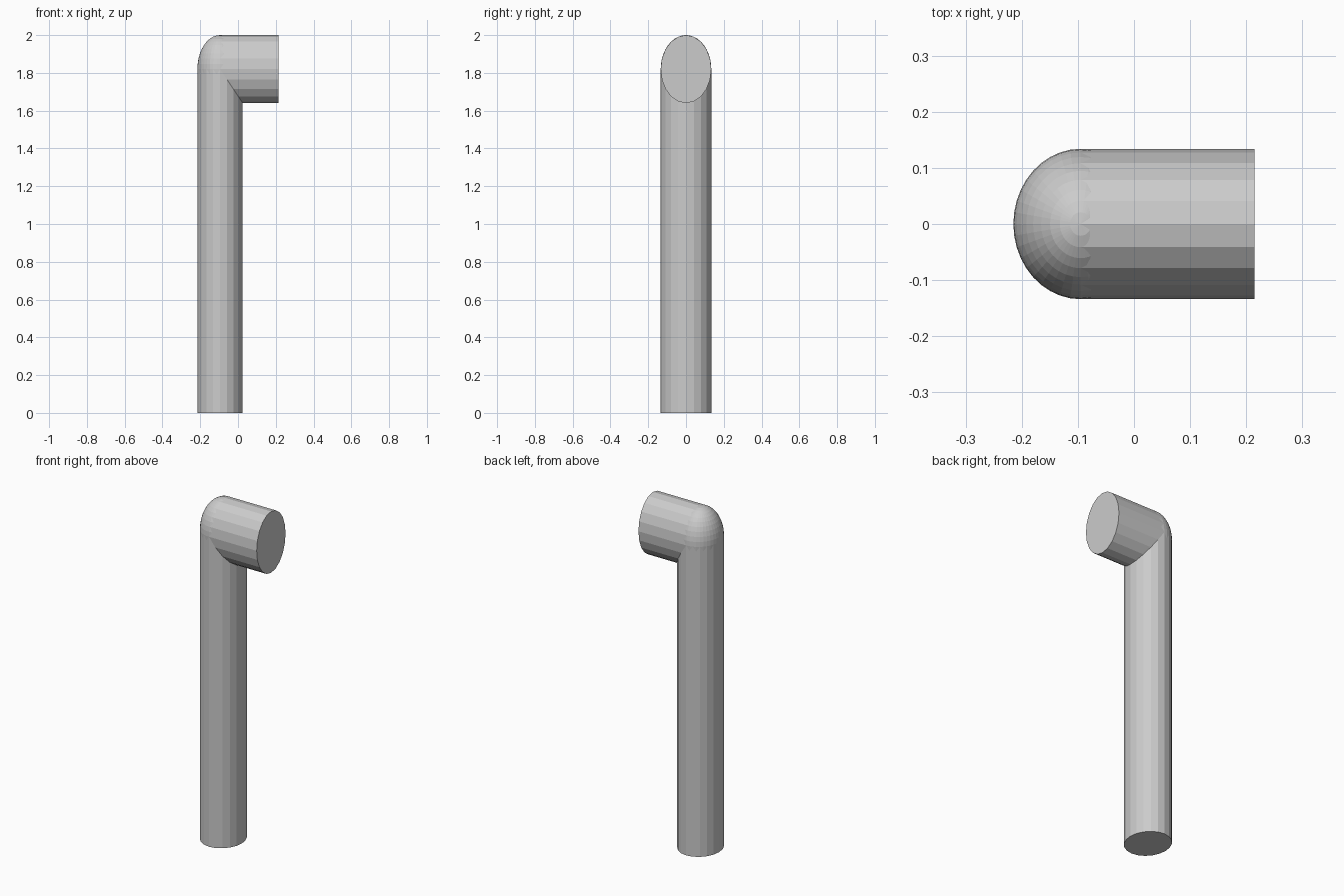
import bpy
import math

if "Cube" in bpy.data.objects:
    bpy.data.objects.remove(bpy.data.objects["Cube"])

RX, RY, RZ = 0.12, 0.134, 0.18      # squashed radii along each axis
JX, JZ = -0.095, 1.82               # elbow joint position
END_X = 0.215


def tube(name, location, scale, rotation=(0, 0, 0)):
    bpy.ops.mesh.primitive_cylinder_add(vertices=20, radius=1, depth=1,
                                        location=location, rotation=rotation)
    obj = bpy.context.object
    obj.name = name
    obj.scale = scale
    return obj


# Upright pipe from the floor to the elbow
tube("upright_pipe", (JX, 0, JZ / 2), (RX, RY, JZ))

# Short horizontal outlet
tube("outlet_pipe", ((JX + END_X) / 2, 0, JZ), (RZ, RY, END_X - JX),
     (0, math.pi / 2, 0))

# Rounded elbow joint
bpy.ops.mesh.primitive_uv_sphere_add(segments=40, ring_count=20, radius=1,
                                     location=(JX, 0, JZ))
elbow = bpy.context.object
elbow.name = "elbow_joint"
elbow.scale = (RX, RY, RZ)
